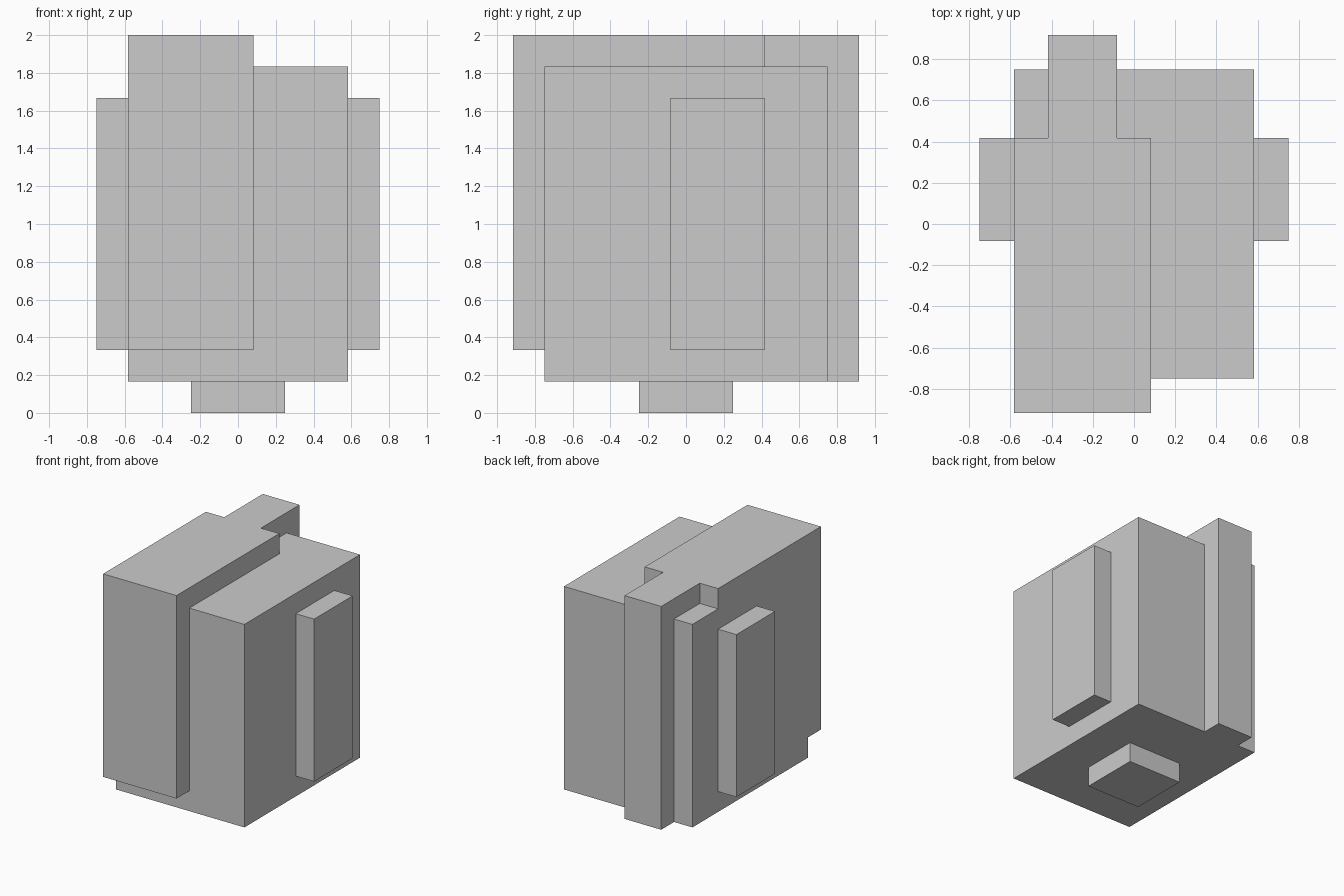
import bpy
import bmesh
from mathutils import Vector

if "Cube" in bpy.data.objects:
    bpy.data.objects.remove(bpy.data.objects["Cube"])

U = 1 / 12  # all sizes sit on a grid of twelfths


def box(name, x, y, z):
    """Box from (min, max) ranges in grid units."""
    bm = bmesh.new()
    bmesh.ops.create_cube(bm, size=1)
    for v in bm.verts:
        v.co = Vector([(r[0] if c < 0 else r[1]) * U for c, r in zip(v.co, (x, y, z))])
    mesh = bpy.data.meshes.new(name)
    bm.to_mesh(mesh)
    bm.free()
    obj = bpy.data.objects.new(name, mesh)
    bpy.context.collection.objects.link(obj)
    return obj


# Main block
body = box("body", (-7, 7), (-9, 9), (2, 22))

# Parts fused into the block, each reaching slightly inside it
parts = [
    box("raised_front_panel", (-7, 1), (-11, 5), (4, 24)),
    box("back_rib", (-5, -1), (3, 11), (2, 24)),
    box("foot", (-3, 3), (-3, 3), (0, 3)),
]
# Mirrored side pads
for side, x in (("left", (-9, -6)), ("right", (6, 9))):
    parts.append(box(side + "_side_pad", x, (-1, 5), (4, 20)))

# Union into one clean shell
bpy.context.view_layer.objects.active = body
for part in parts:
    mod = body.modifiers.new(part.name, 'BOOLEAN')
    mod.operation = 'UNION'
    mod.solver = 'EXACT'
    mod.object = part
    bpy.ops.object.modifier_apply(modifier=mod.name)
    bpy.data.objects.remove(part)

# Merge coplanar faces
bm = bmesh.new()
bm.from_mesh(body.data)
bmesh.ops.remove_doubles(bm, verts=bm.verts, dist=1e-4)
bmesh.ops.dissolve_limit(bm, angle_limit=0.01, verts=bm.verts, edges=bm.edges)
bmesh.ops.recalc_face_normals(bm, faces=bm.faces)
bm.to_mesh(body.data)
bm.free()
